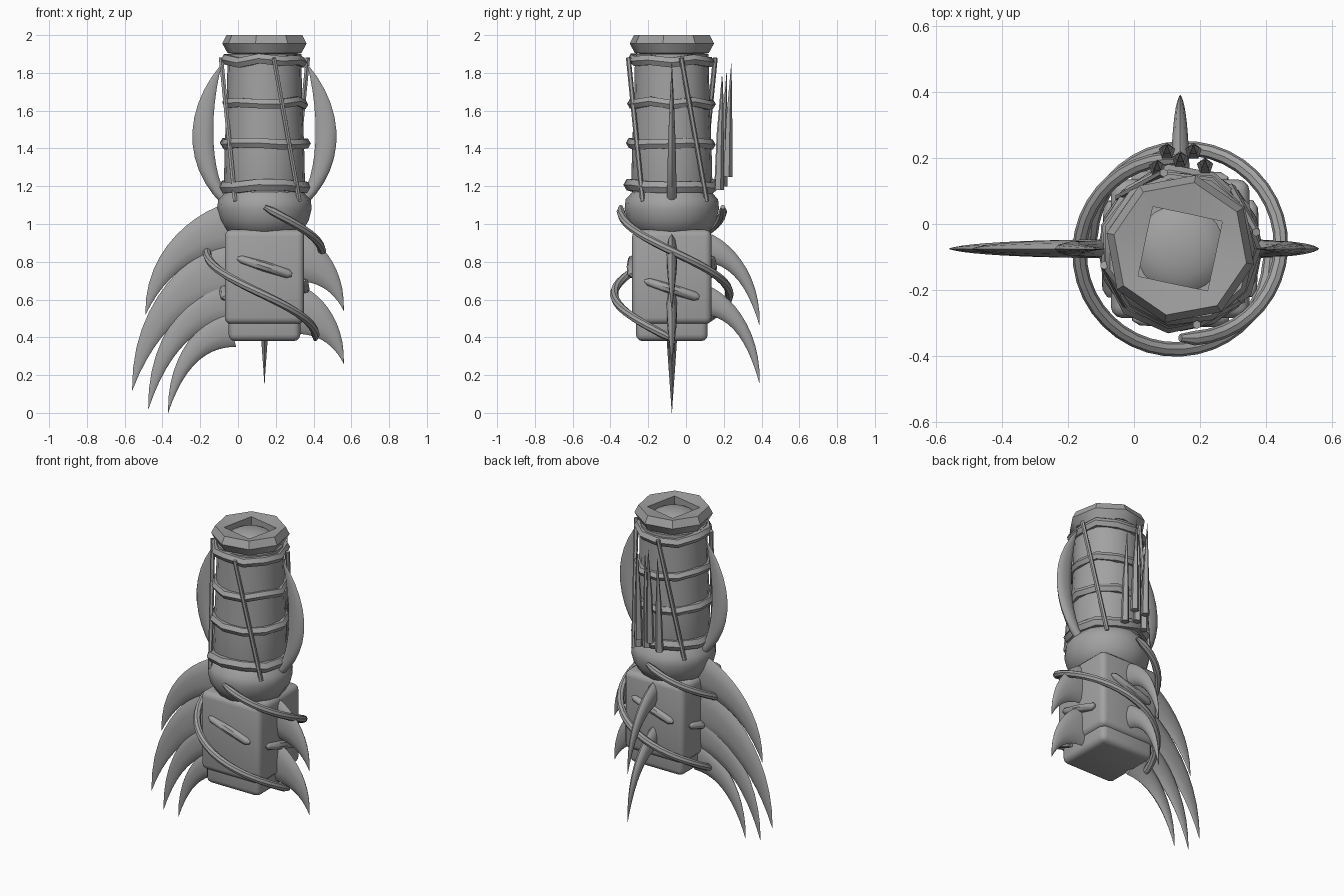
import bpy, bmesh, math, random
from mathutils import Vector, Matrix
from mathutils.geometry import interpolate_bezier

random.seed(4)
if "Cube" in bpy.data.objects:
    bpy.data.objects.remove(bpy.data.objects["Cube"])

AXIS = Vector((0.14, -0.075, 0))
FRONT, LEFT, BACK, RIGHT = (math.radians(a) for a in (-90, 0, 90, 180))

grey = bpy.data.materials.new("stone_grey")
grey.use_nodes = True
COLOUR = (0.36, 0.36, 0.36, 1)
grey.diffuse_color = COLOUR
grey.node_tree.nodes["Principled BSDF"].inputs["Base Color"].default_value = COLOUR


def finish(name, bm, angle=40):
    bmesh.ops.recalc_face_normals(bm, faces=bm.faces[:])
    mesh = bpy.data.meshes.new(name)
    bm.to_mesh(mesh)
    bm.free()
    obj = bpy.data.objects.new(name, mesh)
    bpy.context.collection.objects.link(obj)
    mesh.materials.append(grey)
    bpy.ops.object.select_all(action='DESELECT')
    obj.select_set(True)
    bpy.context.view_layer.objects.active = obj
    bpy.ops.object.shade_smooth_by_angle(angle=math.radians(angle))
    return obj


def loft(name, rings, angle=40, closed=False):
    """Skin a list of equal rings; cap the ends unless closed."""
    bm = bmesh.new()
    loops = [[bm.verts.new(p) for p in ring] for ring in rings]
    pairs = list(zip(loops, loops[1:]))
    if closed:
        pairs.append((loops[-1], loops[0]))
    else:
        bm.faces.new(loops[0])
        bm.faces.new(loops[-1])
    for a, b in pairs:
        for i in range(len(a)):
            j = (i + 1) % len(a)
            bm.faces.new((a[i], a[j], b[j], b[i]))
    return finish(name, bm, angle)


def polar(angle, r, z):
    return AXIS + Vector((r * math.cos(angle), r * math.sin(angle), z))


def lathe(name, profile, sides):
    turn = math.tau / sides
    return loft(name, [[polar(i * turn, r, z) for i in range(sides)] for r, z in profile])


def tube(name, points, radii, sides=8):
    rings = []
    for i, p in enumerate(points):
        t = (points[min(i + 1, len(points) - 1)] - points[max(i - 1, 0)]).normalized()
        ref = Vector((1, 0, 0)) if abs(t.z) > 0.9 else Vector((0, 0, 1))
        a = t.cross(ref).normalized()
        b = t.cross(a)
        rings.append([p + radii[i] * (a * math.cos(k * math.tau / sides) + b * math.sin(k * math.tau / sides))
                      for k in range(sides)])
    return loft(name, rings)


def blade(name, angle, outer, inner, thick, steps=12, sides=10):
    """Flattened horn between two Bezier edges in a vertical plane."""
    edges = [interpolate_bezier(*[Vector((u, 0, z)) for u, z in e], steps) for e in (outer, inner)]
    swing = Matrix.Rotation(angle, 3, 'Z')
    rings = []
    for i, (o, n) in enumerate(zip(*edges)):
        mid, half = (o + n) / 2, (o - n) / 2
        if i == steps - 1:
            half = (edges[0][i - 1] - edges[1][i - 1]) * 0.02
        depth = Vector((0, thick * max(0.03, 1 - (i / (steps - 1)) ** 2), 0))
        rings.append([AXIS + swing @ (mid + half * math.cos(k * math.tau / sides)
                      + depth * math.sin(k * math.tau / sides)) for k in range(sides)])
    return loft(name, rings)


def claw(name, angle, top, height, tip_u, tip_z, thick=0.03):
    du, dz, low = tip_u - 0.2, top - tip_z, top - height
    tip = (tip_u, tip_z)
    outer = [(0.2, top), (0.2 + 0.45 * du, top - 0.1 * dz), (tip_u + 0.01, top - 0.45 * dz), tip]
    inner = [(0.15, low), (0.2 + 0.4 * du, low), (0.2 + 0.75 * du, low - 0.35 * (dz - height)), tip]
    blade(name, angle, outer, inner, thick)


def block(name, half, bottom, top):
    bm = bmesh.new()
    bmesh.ops.create_cube(bm, size=1)
    for v in bm.verts:
        v.co = AXIS + Vector((v.co.x * 2 * half, v.co.y * 2 * half, bottom + (v.co.z + 0.5) * (top - bottom)))
    bmesh.ops.bevel(bm, geom=bm.edges[:], offset=0.035, segments=3, profile=0.5, affect='EDGES')
    finish(name, bm)


def band(name, z, r, minor, sides=11):
    """Slightly uneven rope band around the arm."""
    rings = []
    for i in range(sides):
        lift, grow = random.uniform(-0.012, 0.012), random.uniform(-0.008, 0.008)
        rings.append([polar(i * math.tau / sides, r + grow + minor * math.cos(k * math.tau / 6),
                            z + lift + minor * math.sin(k * math.tau / 6)) for k in range(6)])
    loft(name, rings, 50, closed=True)


# Forearm, wrist and fist
lathe("forearm", [(0.19, 1.08), (0.215, 1.2), (0.21, 1.42), (0.2, 1.64), (0.195, 1.9)], 20)
lathe("wrist", [(0.13, 0.93), (0.2, 0.96), (0.235, 1.02), (0.25, 1.08), (0.245, 1.13), (0.2, 1.18)], 16)
block("fist", 0.21, 0.47, 0.97)
block("fist_base", 0.19, 0.38, 0.62)

# Octagonal collar with a square mouth and a domed core
start = math.radians(33)
collar = []
for corner, side, z in ((0.17, 0.17, 1.9), (0.2, 0.2, 1.905), (0.228, 0.228, 1.955), (0.205, 0.205, 2),
                        (0.152, 0.108, 1.99), (0.152, 0.108, 1.94)):
    collar.append([polar(start + k * math.pi / 4, side if k % 2 else corner, z) for k in range(8)])
loft("collar", collar)
lathe("core_dome", [(0.15, 1.92), (0.13, 1.945), (0.09, 1.965), (0.05, 1.975), (0.01, 1.978)], 20)

# Rope bands
for i, (z, r, minor) in enumerate(((1.2, 0.22, 0.034), (1.42, 0.21, 0.03), (1.64, 0.207, 0.028), (1.865, 0.2, 0.03))):
    band(f"band_{i}", z, r, minor)

for i, angle in enumerate((FRONT, LEFT, BACK, RIGHT)):
    swing = Matrix.Rotation(angle, 3, 'Z')
    # Slanted rods, in each direction
    rod = [AXIS + swing @ Vector(p) for p in ((0.23, 0.05, 1.88), (0.155, 0.185, 1.12))]
    tube(f"rod_{i}", rod, (0.013, 0.013), 6)
    # Short pins on the fist
    z = 0.655 if i % 2 else 0.775
    ends = [AXIS + swing @ Vector((0.212, s * 0.145, z - s * 0.045)) for s in (-1, -0.85, 0, 0.85, 1)]
    tube(f"pin_{i}", ends, (0.006, 0.02, 0.027, 0.024, 0.01))

# Two vines spiralling down around the fist
for i, begin in enumerate((FRONT, BACK)):
    path, radii = [], []
    for k in range(31):
        t = k / 30
        path.append(polar(begin + t * 1.5 * math.pi, 0.27 + 0.04 * math.sin(t * math.pi), 1.09 - 0.7 * t))
        radii.append(0.022 if 0 < k < 30 else 0.012)
    tube(f"vine_{i}", path, radii)

# Claws
for i, spec in enumerate(((1.11, 0.26, 0.63, 0.52), (0.92, 0.32, 0.7, 0.12),
                          (0.73, 0.25, 0.615, 0.02), (0.55, 0.2, 0.51, 0))):
    claw(f"right_claw_{i}", RIGHT, *spec)
for i, drop in enumerate((0, 0.28)):
    claw(f"left_claw_{i}", LEFT, 0.95 - drop, 0.25, 0.42, 0.54 - drop)
    claw(f"back_claw_{i}", BACK, 0.95 - drop, 0.15, 0.465, 0.46 - drop * 1.1)

# Side horns on the forearm
for name, angle in (("left_horn", LEFT), ("right_horn", RIGHT)):
    blade(name, angle, [(0.22, 1.1), (0.43, 1.3), (0.44, 1.6), (0.225, 1.85)],
          [(0.2, 1.15), (0.29, 1.3), (0.29, 1.6), (0.225, 1.85)], 0.026)

# Back spikes
for i, (x, y, z) in enumerate(((0.07, 0.17, 1.18), (0.1, 0.22, 1.25), (0.14, 0.195, 1.2),
                               (0.18, 0.22, 1.25), (0.215, 0.175, 1.18))):
    tube(f"back_spike_{i}", [Vector((x, y, z)), Vector((x, y + 0.007, z + 0.3)), Vector((x, y + 0.02, z + 0.6))],
         (0.026, 0.018, 0.001), 5)
